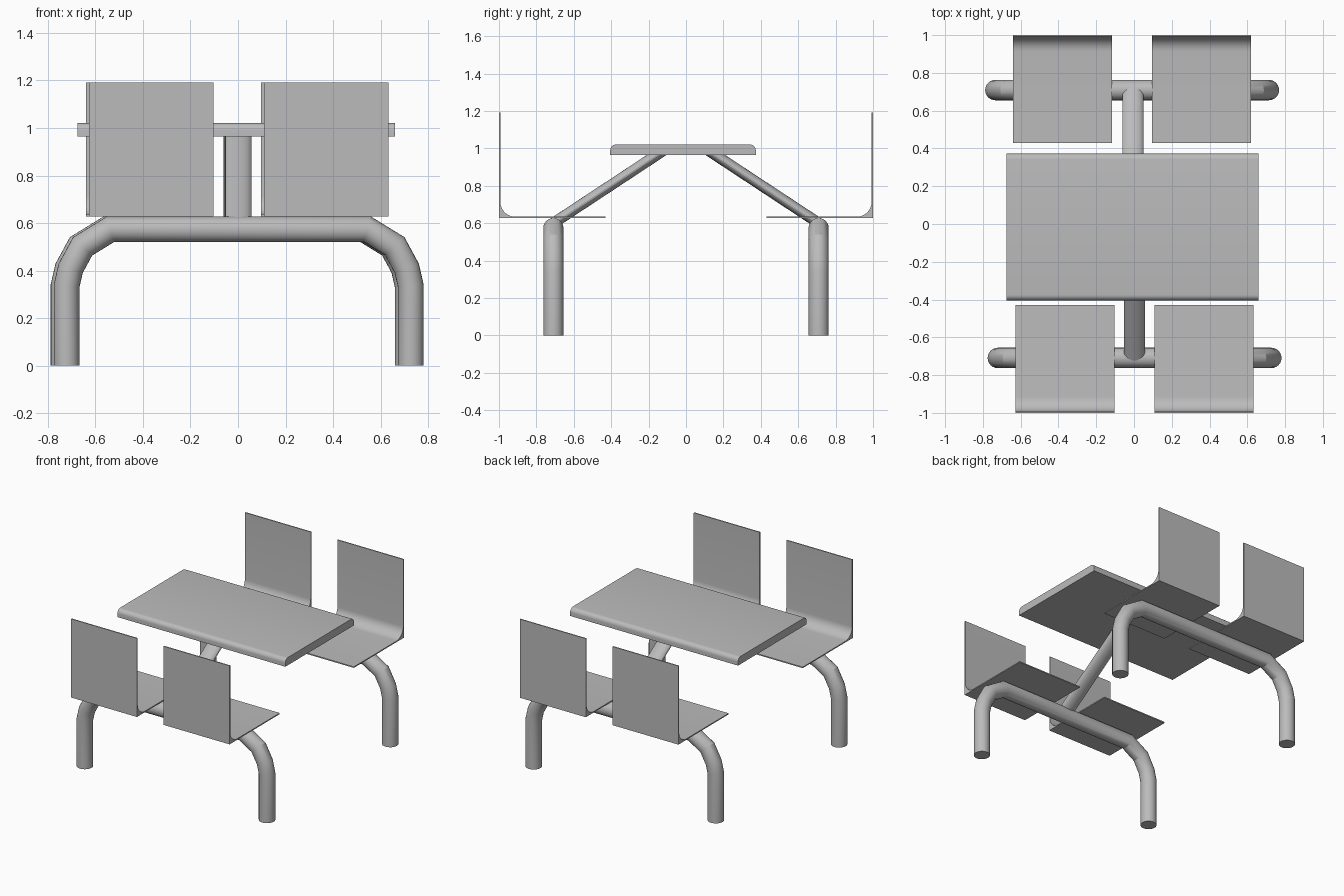
import bpy, bmesh, math
from mathutils import Vector

if "Cube" in bpy.data.objects:
    bpy.data.objects.remove(bpy.data.objects["Cube"])

grey = bpy.data.materials.new("light_grey")
grey.diffuse_color = (0.5, 0.5, 0.5, 1)
grey.use_nodes = True
grey.node_tree.nodes["Principled BSDF"].inputs["Base Color"].default_value = grey.diffuse_color


def finish(name, bm):
    bmesh.ops.recalc_face_normals(bm, faces=bm.faces)
    me = bpy.data.meshes.new(name)
    bm.to_mesh(me)
    bm.free()
    ob = bpy.data.objects.new(name, me)
    bpy.context.collection.objects.link(ob)
    me.materials.append(grey)
    bpy.ops.object.select_all(action='DESELECT')
    ob.select_set(True)
    bpy.context.view_layer.objects.active = ob
    bpy.ops.object.shade_smooth_by_angle(angle=math.radians(24))
    return ob


def tube(name, path, plane_normal, r_normal, r_plane, sides=24):
    """Sweep an ellipse along a planar path with mitred joints."""
    pts = [Vector(p) for p in path]
    n = Vector(plane_normal)
    bm = bmesh.new()
    rings = []
    for i, p in enumerate(pts):
        a = (p - pts[i - 1]).normalized() if i else (pts[1] - p).normalized()
        b = (pts[i + 1] - p).normalized() if i < len(pts) - 1 else a
        t = (a + b).normalized()
        side = n.cross(t) / t.dot(a)
        rings.append([bm.verts.new(p + n * r_normal * math.cos(k * math.tau / sides)
                                   + side * r_plane * math.sin(k * math.tau / sides))
                      for k in range(sides)])
    for r0, r1 in zip(rings, rings[1:]):
        for k in range(sides):
            j = (k + 1) % sides
            bm.faces.new((r0[k], r0[j], r1[j], r1[k]))
    bm.faces.new(rings[0])
    bm.faces.new(rings[-1])
    return finish(name, bm)


def extrude_x(name, profile, x0, x1):
    """Extrude a (y, z) outline from x0 to x1."""
    bm = bmesh.new()
    f = bm.faces.new([bm.verts.new((x0, y, z)) for y, z in profile])
    ext = bmesh.ops.extrude_face_region(bm, geom=[f])
    bmesh.ops.translate(bm, vec=(x1 - x0, 0, 0),
                        verts=[v for v in ext["geom"] if isinstance(v, bmesh.types.BMVert)])
    return finish(name, bm)


def arc(cy, cz, r, a0, a1, n=6):
    return [(cy + r * math.cos(math.radians(a0 + (a1 - a0) * i / n)),
             cz + r * math.sin(math.radians(a0 + (a1 - a0) * i / n))) for i in range(n + 1)]


# Table top: slab with rounded upper front and back edges
extrude_x("table_top",
          [(-0.405, 0.965), (0.373, 0.965)] + arc(0.343, 0.991, 0.03, 0, 90)
          + arc(-0.375, 0.991, 0.03, 90, 180), -0.675, 0.66)

half = [(0.54, 0.574), (0.657, 0.502), (0.707, 0.41), (0.724, 0.336), (0.724, 0.0)]

for label, s, dx in (("front", -1, 0.003), ("back", 1, -0.01)):
    # Bent tube leg frame
    path = [(-x, z) for x, z in reversed(half)] + half
    tube(label + "_leg_frame", [(x + dx, s * 0.709, z) for x, z in path],
         (0, 1, 0), 0.054, 0.054)

    # Flattened diagonal strut carrying the table
    tube(label + "_strut", [(dx * 0.6, s * 0.715, 0.597), (dx * 0.6, s * 0.12, 0.989)],
         (1, 0, 0), 0.056, 0.029)

    # Thin seats with filleted backrests
    prof = ([(0.43, 0.627), (1.0, 0.627), (1.0, 1.192), (0.992, 1.192)]
            + arc(0.914, 0.713, 0.078, 0, -90, 8) + [(0.43, 0.635)])
    for side, x0, x1 in (("left", -0.63, -0.106), ("right", 0.106, 0.63)):
        extrude_x(f"{label}_{side}_seat", [(s * y, z) for y, z in prof], x0 + dx, x1 + dx)
